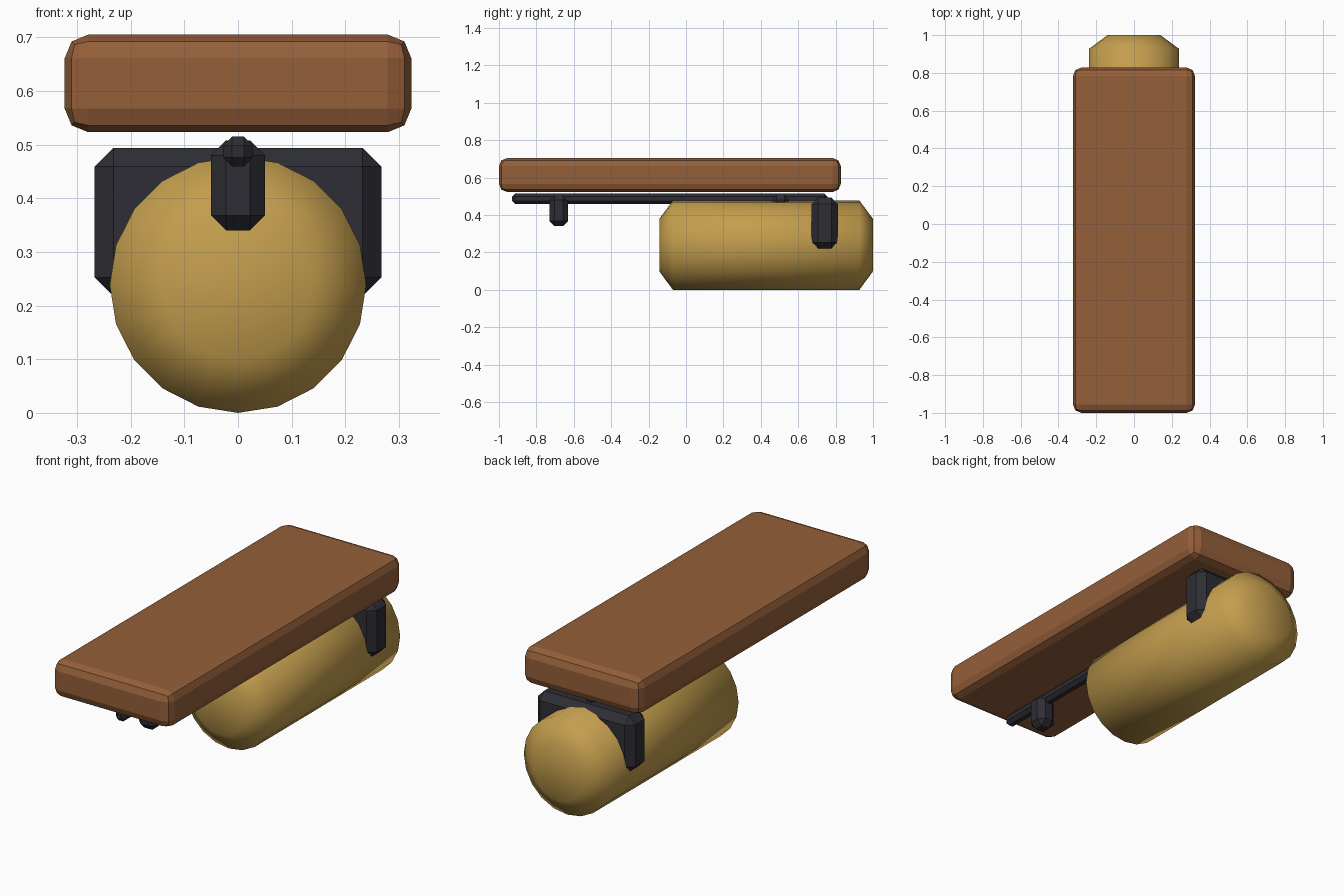
import bpy
import bmesh
from math import pi, sin, cos

cube = bpy.data.objects.get("Cube")
if cube:
    bpy.data.objects.remove(cube, do_unlink=True)


def make_material(name, rgb):
    mat = bpy.data.materials.new(name)
    mat.use_nodes = True
    mat.diffuse_color = (*rgb, 1)
    mat.node_tree.nodes["Principled BSDF"].inputs["Base Color"].default_value = (*rgb, 1)
    return mat


wood = make_material("brown wood", (0.30, 0.115, 0.042))
brass = make_material("brass", (0.55, 0.34, 0.075))
iron = make_material("dark iron", (0.026, 0.026, 0.035))


def add_object(name, bm, mat, smooth=False):
    bmesh.ops.recalc_face_normals(bm, faces=bm.faces)
    for face in bm.faces:
        face.smooth = smooth
    mesh = bpy.data.meshes.new(name)
    bm.to_mesh(mesh)
    bm.free()
    mesh.materials.append(mat)
    obj = bpy.data.objects.new(name, mesh)
    bpy.context.collection.objects.link(obj)
    return obj


def bevelled_box(name, x, y, z, bevel, segments, mat):
    """Box given by its half width and its y and z ranges."""
    bm = bmesh.new()
    bmesh.ops.create_cube(bm, size=1)
    for v in bm.verts:
        v.co = (v.co.x * 2 * x,
                v.co.y * (y[1] - y[0]) + (y[0] + y[1]) / 2,
                v.co.z * (z[1] - z[0]) + (z[0] + z[1]) / 2)
    bmesh.ops.bevel(bm, geom=bm.edges[:], offset=bevel, segments=segments,
                    profile=0.5, affect='EDGES')
    return add_object(name, bm, mat)


def barrel(name, profile, centre_z, sides, mat):
    """Capped body of revolution along y from (y, radius) rings."""
    bm = bmesh.new()
    rings = []
    for y, r in profile:
        angles = [2 * pi * i / sides for i in range(sides)]
        rings.append([bm.verts.new((r * sin(a), y, centre_z - r * cos(a)))
                      for a in angles])
    for a, b in zip(rings, rings[1:]):
        for i in range(sides):
            j = (i + 1) % sides
            bm.faces.new((a[i], a[j], b[j], b[i]))
    bm.faces.new(rings[0])
    bm.faces.new(rings[-1])
    return add_object(name, bm, mat, smooth=True)


# Plank on top
bevelled_box("plank", 0.323, (-1, 0.828), (0.523, 0.705), 0.044, 2, wood)

# Round body with chamfered ends
barrel("cylinder_body", [(-0.143, 0.14), (-0.07, 0.239), (0.927, 0.239), (1, 0.14)],
       0.239, 20, brass)

# Rail under the plank, its short posts and the wide bracket
bevelled_box("rail", 0.028, (-0.93, 0.757), (0.459, 0.515), 0.017, 1, iron)
for label, y in (("front", -0.68), ("rear", 0.505)):
    bevelled_box(label + "_post", 0.05, (y - 0.05, y + 0.05), (0.34, 0.508),
                 0.028, 1, iron)
bevelled_box("bracket", 0.267, (0.672, 0.812), (0.217, 0.494), 0.035, 1, iron)
